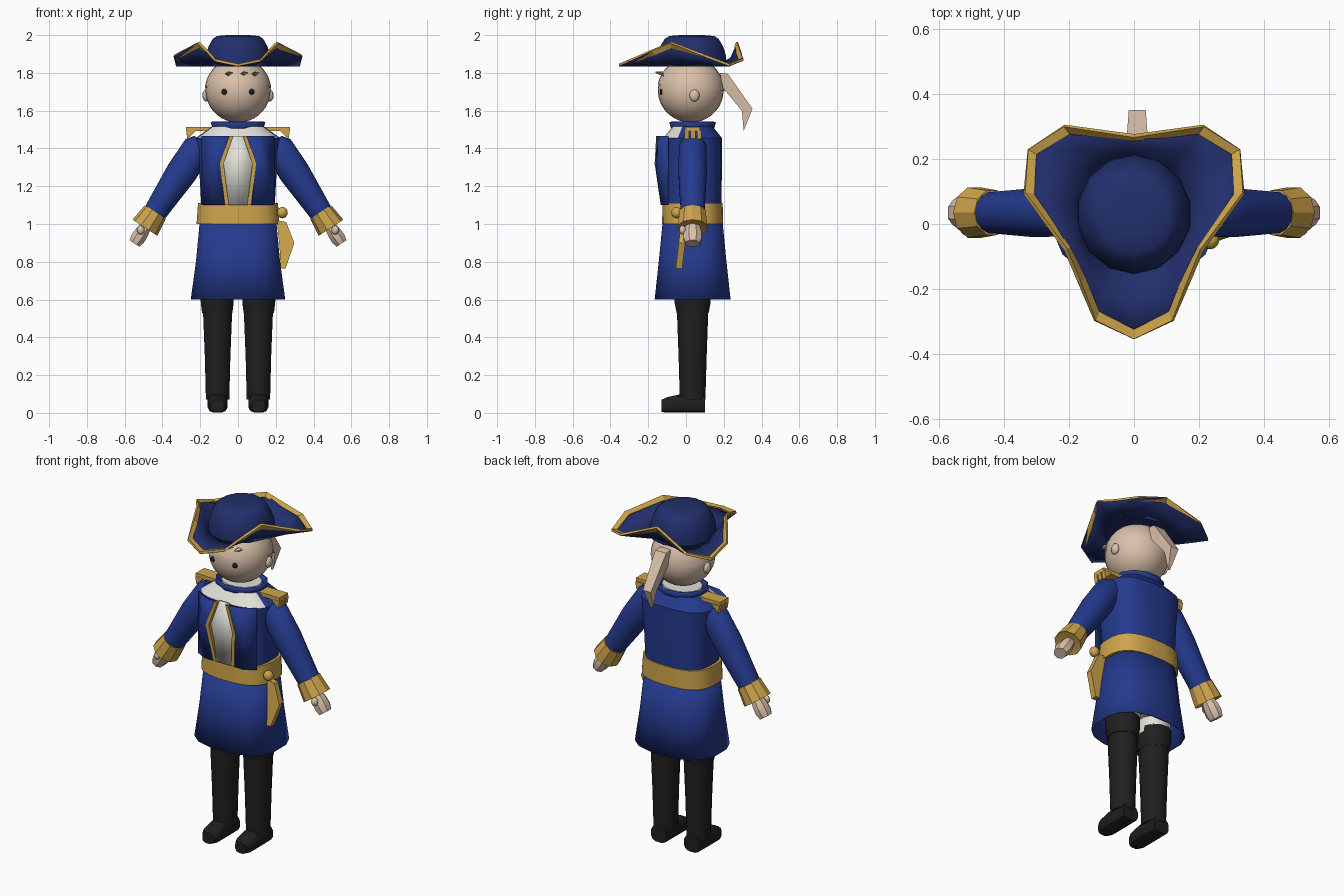
import bpy, bmesh, math
from mathutils import Vector, Matrix

if "Cube" in bpy.data.objects:
    bpy.data.objects.remove(bpy.data.objects["Cube"])


def material(name, rgb):
    m = bpy.data.materials.new(name)
    m.diffuse_color = (*rgb, 1)
    m.use_nodes = True
    m.node_tree.nodes["Principled BSDF"].inputs["Base Color"].default_value = m.diffuse_color
    return m


COAT = material("coat_blue", (0.018, 0.042, 0.270))
HAT = material("hat_navy", (0.016, 0.028, 0.150))
GOLD = material("gold", (0.62, 0.375, 0.07))
SKIN = material("skin", (0.70, 0.53, 0.40))
WHITE = material("shirt_white", (0.75, 0.75, 0.69))
BLACK = material("boot_black", (0.014, 0.014, 0.014))
CY = 0.035  # body centre line in depth


def finish(name, bm, mats, mirror=False, angle=35, thick=0):
    bmesh.ops.recalc_face_normals(bm, faces=bm.faces[:])
    me = bpy.data.meshes.new(name)
    bm.to_mesh(me)
    bm.free()
    for m in mats if isinstance(mats, (list, tuple)) else [mats]:
        me.materials.append(m)
    if angle:
        me.shade_smooth()
        me.set_sharp_from_angle(angle=math.radians(angle))
    ob = bpy.data.objects.new(name, me)
    bpy.context.collection.objects.link(ob)
    if thick:
        s = ob.modifiers.new("thickness", 'SOLIDIFY')
        s.thickness, s.offset = thick, 0
    if mirror:
        ob.modifiers.new("mirror", 'MIRROR').use_mirror_merge = False
    return ob


def loft(name, rings, mats, axis=(0, 0, 1), n=16, e=2.0, caps=True, **kw):
    """Rings of (centre, rx, ry) with a superellipse section, joined along an axis."""
    a = Vector(axis)
    rot = Matrix.Identity(3) if a.z == 1 else a.to_track_quat('Z', 'Y').to_matrix()
    bm = bmesh.new()
    loops = []
    for c, rx, ry in rings:
        loop = []
        for i in range(n):
            t = 2 * math.pi * (i + 0.5) / n
            u, v = math.cos(t), math.sin(t)
            p = Vector((math.copysign(abs(u) ** (2 / e), u) * rx,
                        math.copysign(abs(v) ** (2 / e), v) * ry, 0))
            loop.append(bm.verts.new(Vector(c) + rot @ p))
        loops.append(loop)
    for l0, l1 in zip(loops, loops[1:]):
        for i in range(n):
            j = (i + 1) % n
            bm.faces.new((l0[i], l0[j], l1[j], l1[i]))
    if caps:
        bm.faces.new(loops[0][::-1])
        bm.faces.new(loops[-1])
    return finish(name, bm, mats, **kw)


def sheet(name, rows, mats, closed=False, **kw):
    """Grid of points joined by quads."""
    bm = bmesh.new()
    vs = [[bm.verts.new(p) for p in r] for r in rows]
    for r0, r1 in zip(vs, vs[1:]):
        for i in range(len(r0) if closed else len(r0) - 1):
            j = (i + 1) % len(r0)
            bm.faces.new((r0[i], r0[j], r1[j], r1[i]))
    return finish(name, bm, mats, **kw)


def slab(name, front, back, mats, **kw):
    """Solid between two matching outlines."""
    bm = bmesh.new()
    a, b = [[bm.verts.new(p) for p in o] for o in (front, back)]
    bm.faces.new(a)
    bm.faces.new(b[::-1])
    for i in range(len(a)):
        j = (i + 1) % len(a)
        bm.faces.new((a[i], b[i], b[j], a[j]))
    return finish(name, bm, mats, angle=0, **kw)


def ball(name, c, r, mats, cut=None, seg=20, **kw):
    bm = bmesh.new()
    bmesh.ops.create_uvsphere(bm, u_segments=seg, v_segments=seg * 2 // 3, radius=1)
    bm.transform(Matrix.Translation(c) @ Matrix.Diagonal((*r, 1)))
    if cut is not None:
        bmesh.ops.bisect_plane(bm, geom=bm.verts[:] + bm.edges[:] + bm.faces[:],
                               plane_co=(0, 0, cut), plane_no=(0, -0.1, -1), clear_outer=True)
    return finish(name, bm, mats, angle=60, **kw)


def box(name, c, size, mats, tilt=0, **kw):
    bm = bmesh.new()
    bmesh.ops.create_cube(bm, size=1)
    bm.transform(Matrix.Translation(c) @ Matrix.Rotation(tilt, 4, 'Y') @ Matrix.Diagonal((*size, 1)))
    return finish(name, bm, mats, angle=0, **kw)


def stack(x, *levels):
    """Upright rings from (z, rx, ry) levels."""
    return [((x, CY, z), rx, ry) for z, rx, ry in levels]


# Boots, feet and trousers
loft("boot", stack(0.108, (0.07, .064, .07), (0.3, .070, .077), (0.54, .080, .086)),
     BLACK, n=12, mirror=True)
loft("boot_cuff", stack(0.11, (0.53, .083, .088), (0.58, .09, .098), (0.65, .092, .099)),
     BLACK, n=12, mirror=True)
loft("foot", [((.108, .10, .047), .052, .047), ((.108, -.03, .05), .055, .05),
              ((.108, -.10, .042), .052, .042), ((.108, -.13, .037), .036, .033)],
     BLACK, axis=(0, -1, 0), n=12, e=2.8, mirror=True)
loft("trouser_leg", stack(0.105, (0.6, .085, .09), (0.8, .095, .11)), WHITE, n=12, mirror=True)
loft("trouser_hips", stack(0, (0.7, .17, .12), (1.0, .18, .13)), WHITE)

# Coat skirt, torso and belt
loft("coat_skirt", stack(0, (0.6, .25, .2), (0.8, .222, .178), (1.03, .2, .155)),
     COAT, e=2.6, caps=False, thick=0.008)
torso = loft("coat_torso", stack(0, (1.0, .197, .152), (1.12, .197, .154), (1.3, .207, .156),
                                 (1.455, .225, .156), (1.515, .14, .108)),
             [COAT, WHITE], n=24, e=2.8)
for f in torso.data.polygons:  # bare shirt on the sloping chest
    if f.center.z > 1.46 and f.center.y < -0.04 and f.normal.z < 0.99:
        f.material_index = 1
loft("belt", stack(0, (1.0, .221, .163), (1.11, .213, .16)), GOLD, n=24, e=2.7)
loft("collar", stack(0, (1.49, .125, .105), (1.515, .135, .115), (1.54, .145, .122)),
     COAT, n=12, caps=False, thick=0.012)
loft("neck_cloth", stack(0, (1.49, .11, .09), (1.535, .115, .095)), WHITE)

# Shirt front, lapels and their gold edges
edge = [(0.035, -0.152, 1.465), (0.085, -0.160, 1.32), (0.058, -0.128, 1.10)]
sheet("shirt_front", [[(s * x, -0.129, z) for s in (-1, 1)] for x, _, z in edge],
      WHITE, thick=0.008)
sheet("lapel_panel", [[(x, y, z), (x + 0.5 * (0.19 - x), y * 0.6 - 0.053, z), (0.19, -0.095, z)]
                      for x, y, z in edge], COAT, thick=0.008, mirror=True)
slab("lapel_trim", [(x - 0.009, y - 0.006, z) for x, y, z in edge] +
     [(x + 0.011, y - 0.006, z) for x, y, z in edge[::-1]],
     [(x - 0.009, y + 0.014, z) for x, y, z in edge] +
     [(x + 0.011, y + 0.014, z) for x, y, z in edge[::-1]], GOLD, mirror=True)

# Arms, cuffs and hands share one slanted axis
A = Vector((0.55, 0, -0.83)).normalized()
WRIST = Vector((0.465, CY, 1.022))


def along(*levels):
    return [(WRIST + A * t, ry, rz) for t, ry, rz in levels]


loft("sleeve", along((-.50, .06, .05), (-.46, .074, .08), (-.3, .077, .082), (0, .062, .058)),
     COAT, axis=A, n=14, mirror=True)
loft("cuff", along((-.05, .072, .066), (.05, .082, .078), (.045, .06, .055)),
     GOLD, axis=A, n=10, mirror=True, angle=25)
loft("hand", along((.02, .034, .028), (.08, .05, .04), (.12, .052, .042), (.15, .042, .034)),
     SKIN, axis=A, n=8, mirror=True)
ball("thumb", (.515, -.018, .968), (.02, .018, .024), SKIN, seg=12, mirror=True)

# Shoulder boards with fringe
box("shoulder_board", (.205, CY, 1.503), (.14, .08, .022), GOLD, mirror=True)
for i, y in enumerate((.005, .037, .07)):
    slab(f"fringe_{i}", [(.22, y - .012, 1.495), (.275, y - .012, 1.495), (.268, y - .012, 1.45)],
         [(.22, y + .012, 1.495), (.275, y + .012, 1.495), (.268, y + .012, 1.45)],
         GOLD, mirror=True)

# Sword: knob and hanging scabbard
ball("sword_knob", (.235, -.05, 1.06), (.028, .028, .03), GOLD, seg=12)
blade = [(.205, 1.02), (.255, 1.01), (.298, .90), (.252, .765), (.226, .765), (.22, .88)]
slab("scabbard", [(x, -.055 + (z - .765) * .12, z) for x, z in blade],
     [(x, -.02 + (z - .765) * .12, z) for x, z in blade], GOLD)

# Head, hair cap, ears, eyes and forehead curls
ball("head", (0, .025, 1.707), (.172, .174, .17), SKIN, seg=28)
ball("hair_cap", (0, .025, 1.707), (.176, .178, .174), SKIN, cut=1.725, seg=28)
ball("ear", (.17, .045, 1.68), (.018, .027, .032), SKIN, seg=12, mirror=True)
ball("eye", (.07, -.131, 1.70), (.018, .008, .016), BLACK, seg=12, mirror=True)
for i, x in enumerate((-.05, .03, .09)):
    slab(f"curl_{i}", [(x - .02, -.12, 1.795), (x, -.12, 1.782), (x + .025, -.12, 1.8), (x, -.12, 1.808)],
         [(x - .004, -.162, 1.803), (x, -.162, 1.80), (x + .004, -.162, 1.803), (x, -.162, 1.806)], SKIN)

# Pigtail
tail = [(.18, 1.80, .036), (.222, 1.795, .036), (.352, 1.61, .026), (.305, 1.493, .006),
        (.296, 1.60, .026), (.195, 1.72, .034)]
slab("pigtail", [(.01 - w, y, z) for y, z, w in tail], [(.01 + w, y, z) for y, z, w in tail], SKIN)

# Hat crown
loft("hat_crown", [((0, .03, z), r, r * 1.04) for z, r in
                   ((1.835, .177), (1.89, .175), (1.94, .16), (1.98, .137), (1.995, .115), (2.0, .06))],
     HAT, n=14, angle=50)

# Three-cornered brim with gold edging
half = [(0, -.355, 1.837), (.12, -.298, 1.862), (.168, -.18, 1.915), (.21, -.08, 1.957),
        (.338, .095, 1.888), (.327, .23, 1.837), (.215, .303, 1.868), (0, .272, 1.957)]
rim = [Vector(p) for p in half + [(-x, y, z) for x, y, z in half[-2:0:-1]]]
base = []
for p in rim:
    d = Vector((p.x, p.y - .03, 0)).normalized() * .172
    base.append(Vector((d.x, d.y + .03, 1.836)))
mid = [b.lerp(p, .5) - Vector((0, 0, (p.z - 1.836) * .15)) for b, p in zip(base, rim)]
sheet("hat_brim", [base, mid, rim], HAT, closed=True, thick=0.006, angle=30)
lift = Vector((0, 0, .005))
inner = [p + (m - p).normalized() * .03 + lift for p, m in zip(rim, mid)]
sheet("hat_trim", [inner, [p + lift for p in rim]], GOLD, closed=True, thick=0.013, angle=0)
